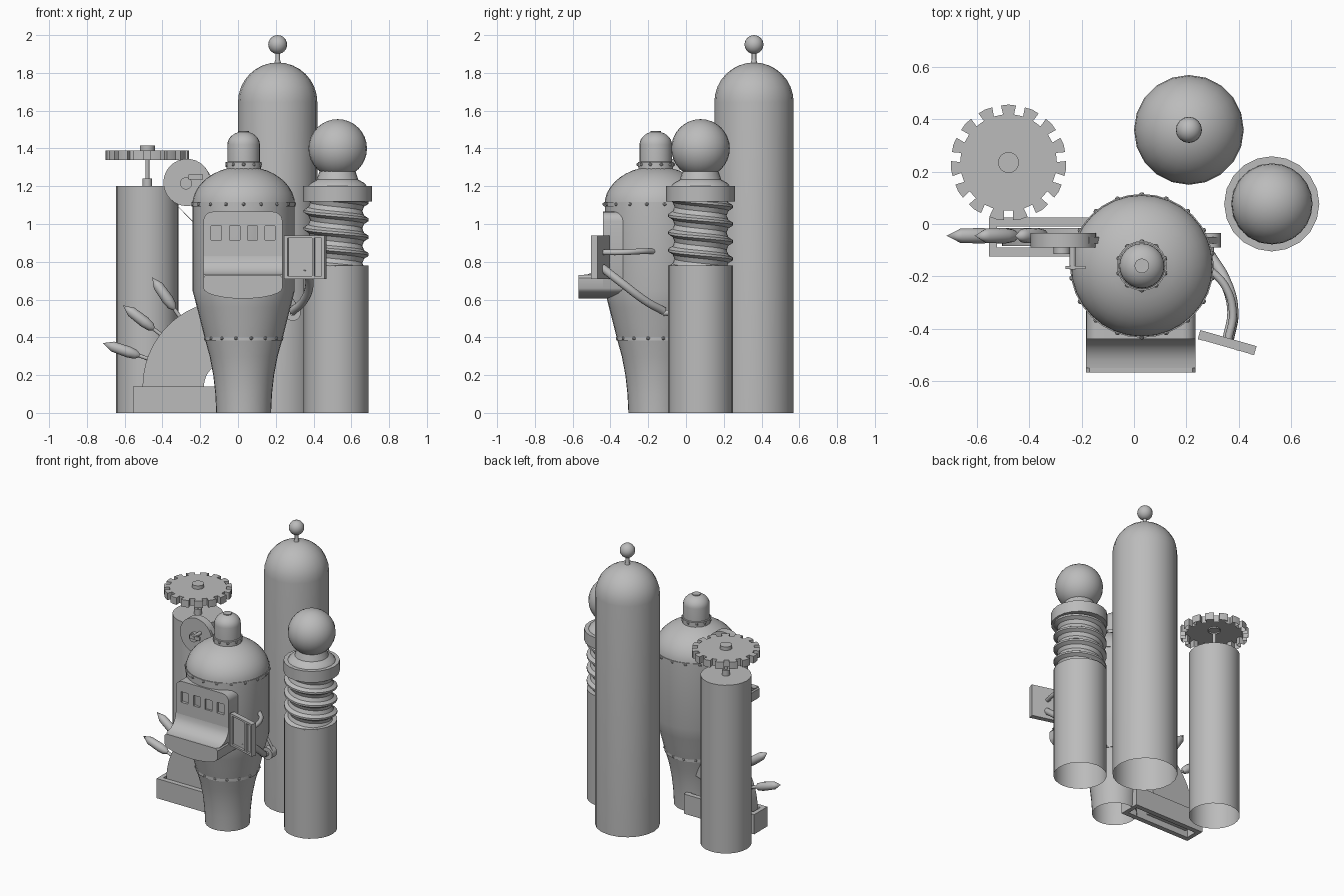
import bpy, bmesh, math
from math import sin, cos, pi, radians
from mathutils import Matrix, Vector

if "Cube" in bpy.data.objects:
    bpy.data.objects.remove(bpy.data.objects["Cube"], do_unlink=True)

GREY = (0.5, 0.5, 0.5, 1)
mat = bpy.data.materials.new("plain_grey")
mat.use_nodes = True
mat.diffuse_color = GREY
mat.node_tree.nodes["Principled BSDF"].inputs["Base Color"].default_value = GREY
parts = []


def register(name, bm, matrix=None, fix=True):
    if fix:
        bmesh.ops.recalc_face_normals(bm, faces=bm.faces)
    me = bpy.data.meshes.new(name)
    bm.to_mesh(me)
    bm.free()
    me.materials.append(mat)
    ob = bpy.data.objects.new(name, me)
    bpy.context.collection.objects.link(ob)
    if matrix:
        ob.matrix_world = matrix
    parts.append(ob)
    return ob


def lathe(name, profile, loc, seg=24, rot=None):
    """Turn (radius, height) points round z; radius 0 closes an end."""
    bm = bmesh.new()
    rings = []
    for r, z in profile:
        n = 1 if r == 0 else seg
        rings.append([bm.verts.new((r * cos(2 * pi * i / seg), r * sin(2 * pi * i / seg), z))
                      for i in range(n)])
    for a, b in zip(rings, rings[1:]):
        for i in range(seg):
            j = (i + 1) % seg
            quad = [a[i % len(a)], a[j % len(a)], b[j % len(b)], b[i % len(b)]]
            bm.faces.new(list(dict.fromkeys(quad)))
    m = Matrix.Translation(loc)
    return register(name, bm, m @ rot if rot else m, fix=False)


def dome(r, z, h, start=0.0, end=90.0, n=8):
    angles = [radians(start + (end - start) * i / n) for i in range(n + 1)]
    return [(0 if abs(cos(a)) < 1e-5 else r * cos(a), z + h * sin(a)) for a in angles]


def wheel(name, x, z, r, y_front, y_back):
    return lathe(name, [(0, 0), (r, 0), (r, y_back - y_front), (0, y_back - y_front)],
                 (x, y_front, z), 32, Matrix.Rotation(-pi / 2, 4, "X"))


def prism(name, pts, a, b, axis="y"):
    """Extrude an outline: (x, z) along y, (y, z) along x, or (x, y) along z."""
    place = {"y": lambda p, t: (p[0], t, p[1]), "x": lambda p, t: (t, *p),
             "z": lambda p, t: (*p, t)}[axis]
    bm = bmesh.new()
    lo = [bm.verts.new(place(p, a)) for p in pts]
    hi = [bm.verts.new(place(p, b)) for p in pts]
    bm.faces.new(lo)
    bm.faces.new(hi)
    for i in range(len(pts)):
        j = (i + 1) % len(pts)
        bm.faces.new((lo[i], lo[j], hi[j], hi[i]))
    return register(name, bm)


def box(name, x, y, z, matrix=None):
    bm = bmesh.new()
    size = [q[1] - q[0] for q in (x, y, z)]
    mid = [sum(q) / 2 for q in (x, y, z)]
    bmesh.ops.create_cube(bm, size=1, matrix=Matrix.Translation(mid) @ Matrix.Diagonal((*size, 1)))
    return register(name, bm, matrix)


def tube(name, pts, radius):
    cu = bpy.data.curves.new(name, "CURVE")
    cu.dimensions = "3D"
    cu.bevel_depth = radius
    cu.use_fill_caps = True
    sp = cu.splines.new("BEZIER")
    sp.bezier_points.add(len(pts) - 1)
    for bp, p in zip(sp.bezier_points, pts):
        bp.co = p
        bp.handle_left_type = bp.handle_right_type = "AUTO"
    tmp = bpy.data.objects.new(name + "_path", cu)
    bpy.context.collection.objects.link(tmp)
    bpy.context.view_layer.update()
    bm = bmesh.new()
    bm.from_mesh(tmp.to_mesh())
    tmp.to_mesh_clear()
    bpy.data.objects.remove(tmp)
    bpy.data.curves.remove(cu)
    return register(name, bm)


# Tall domed tower with finial, open underneath
TALL = (0.21, 0.36, 0)
lathe("tall_tower", [(0.21, 0)] + dome(0.21, 1.645, 0.21), TALL, 20)
lathe("finial_stem", [(0.022, 1.84), (0.012, 1.87), (0.012, 1.91)], TALL, 12)
lathe("finial_ball", dome(0.05, 1.95, 0.05, -90, 90, 12), TALL, 16)

# Threaded tower: column, left-handed screw, collar and globe
SCREW = (0.52, 0.077, 0)
lathe("screw_column", [(0.172, 0), (0.172, 0.78), (0, 0.78)], SCREW)
bm = bmesh.new()
pitch, seg, turns = 0.092, 32, 6
groove = [(0, 0.172), (0.14, 0.172), (0.3, 0.148), (0.57, 0.138), (0.84, 0.148)]
rows = [((k + f) * pitch, r) for k in range(turns) for f, r in groove]
grid = []
for h, r in rows:
    ring = []
    for i in range(seg + 1):
        a = 2 * pi * i / seg
        z = min(max(0.74 + h - pitch * i / seg, 0.775), 1.13)
        ring.append(bm.verts.new((r * cos(a), r * sin(a), z)))
    grid.append(ring)
for a, b in zip(grid, grid[1:]):
    for i in range(seg):
        if max(b[i].co.z, b[i + 1].co.z) - min(a[i].co.z, a[i + 1].co.z) > 1e-4:
            bm.faces.new((a[i], a[i + 1], b[i + 1], b[i]))
bmesh.ops.remove_doubles(bm, verts=bm.verts, dist=1e-5)
register("screw_thread", bm, Matrix.Translation(SCREW), fix=False)
lathe("collar", [(0.13, 1.12), (0.182, 1.12), (0.182, 1.2), (0.155, 1.2), (0.145, 1.215),
                 (0.11, 1.235), (0.095, 1.28)], (0.527, 0.077, 0), 20)
lathe("globe", dome(0.155, 1.4, 0.155, -90, 90, 16), (0.528, 0.077, 0), 24)

# Gear tower
GEAR = (-0.48, 0.235, 0)
lathe("gear_tower", [(0.165, 0), (0.165, 1.2), (0, 1.2)], GEAR)
lathe("shaft", [(0.026, 1.2), (0.026, 1.24), (0.011, 1.24), (0.011, 1.36)], GEAR, 12)
lathe("gear_hub", [(0.04, 1.38), (0.04, 1.415), (0, 1.415)], GEAR, 20)
teeth, outline = 15, []
for t in range(teeth):
    mid = pi / 2 + 2 * pi * t / teeth
    for off, r in ((-6.5, 0.185), (-7.5, 0.22), (0, 0.222), (7.5, 0.22), (6.5, 0.185)):
        a = mid + radians(off)
        outline.append((GEAR[0] + r * cos(a), GEAR[1] + r * sin(a)))
gear = prism("gear", outline, 1.34, 1.39, "z")
bm = bmesh.new()
bm.from_mesh(gear.data)
bmesh.ops.delete(bm, geom=[f for f in bm.faces if f.normal.z < -0.9], context="FACES")
bm.to_mesh(gear.data)
bm.free()

# Main boiler body
BODY = (0.03, -0.16, 0)
lathe("boiler", [(0.145, 0), (0.15, 0.1), (0.161, 0.2), (0.18, 0.3), (0.205, 0.39), (0.225, 0.47),
                 (0.248, 0.56), (0.27, 0.645), (0.27, 1.1)] + dome(0.272, 1.1, 0.205, 0, 72)
      , BODY, 32)
lathe("boiler_cap", [(0.092, 1.28), (0.092, 1.325), (0.086, 1.33)] + dome(0.086, 1.42, 0.07)
      , BODY, 24)
lathe("cap_button", [(0.028, 1.47), (0.028, 1.492), (0, 1.492)], BODY, 16)
for name, r, z, n in (("waist", 0.205, 0.395, 16), ("shoulder", 0.272, 1.105, 18), ("cap", 0.092, 1.315, 10)):
    lathe(name + "_band", [(r - 0.01, z - 0.012), (r + 0.003, z - 0.012),
                           (r + 0.003, z + 0.012), (r - 0.01, z + 0.012)], BODY, 32)
    bm = bmesh.new()
    for i in range(n):
        a = 2 * pi * (i + 0.5) / n
        bmesh.ops.create_icosphere(bm, subdivisions=1, radius=0.011, matrix=Matrix.Translation(
            (r * cos(a) + BODY[0], r * sin(a) + BODY[1], z)))
    register(name + "_rivets", bm)

# Face plate with rounded top, recessed windows, and a scoop below
CX, HALF = 0.026, 0.209
corner = [(HALF - 0.05 + 0.05 * cos(radians(a)), 1.015 + 0.05 * sin(radians(a))) for a in range(0, 91, 15)]
belly = [(HALF * sin(radians(a)), 0.66 - 0.055 * cos(radians(a))) for a in range(-90, 91, 15)]
plate_pts = belly + corner + [(-x, z) for x, z in reversed(corner)]
plate = prism("face_plate", [(CX + x, z) for x, z in plate_pts], -0.44, -0.25)
cutters = [box("window_cutter", (x - 0.027, x + 0.027), (-0.5, -0.42), (0.915, 0.99))
           for x in (-0.115, -0.017, 0.076, 0.169)]
for c in cutters:
    mod = plate.modifiers.new("window", "BOOLEAN")
    mod.operation, mod.solver, mod.object = "DIFFERENCE", "EXACT", c
    bpy.context.view_layer.objects.active = plate
    bpy.ops.object.modifier_apply(modifier=mod.name)
    parts.remove(c)
    bpy.data.objects.remove(c)
scoop_pts = belly + [(HALF, 0.715), (HALF - 0.012, 0.73), (0.012 - HALF, 0.73), (-HALF, 0.715)]
prism("scoop", [(CX + x, z) for x, z in scoop_pts], -0.568, -0.28)
cove = [(-0.43, 0.73), (-0.55, 0.73)]
cove += [(-0.55 + 0.11 * sin(radians(a)), 0.83 - 0.1 * cos(radians(a))) for a in range(15, 91, 15)]
prism("scoop_cove", cove + [(-0.43, 0.83)], CX - HALF, CX + HALF, "x")

# Hinged door held by two bent arms
door = Matrix.Translation((0.357, -0.452, 0.825)) @ Matrix.Rotation(radians(-16), 4, "Z")
box("door_board", (-0.112, 0.112), (-0.004, 0.016), (-0.115, 0.115), door)
for x, w in ((-0.102, 0.01), (0.047, 0.006), (0.103, 0.009)):
    box("door_upright", (x - w, x + w), (-0.02, 0), (-0.115, 0.115), door)
for z in (-0.108, 0.108):
    box("door_rail", (-0.112, 0.112), (-0.019, 0), (z - 0.007, z + 0.007), door)
tube("upper_arm", [(0.28, -0.165, 0.855), (0.35, -0.24, 0.855), (0.378, -0.34, 0.85), (0.36, -0.445, 0.85)], 0.015)
tube("lower_arm", [(0.29, -0.12, 0.54), (0.345, -0.21, 0.59), (0.378, -0.33, 0.68), (0.36, -0.445, 0.77)], 0.022)

# Pulley wheels, belt and crank
big, small = Vector((-0.27, 1.22)), Vector((0.29, 0.53))
wheel("large_wheel", *big, 0.125, -0.09, -0.035)
wheel("small_wheel", *small, 0.042, -0.09, -0.035)
wheel("small_wheel_pin", *small, 0.016, -0.12, -0.08)
along = (small - big).normalized()
side = Vector((along.y, -along.x))
for s in (-1, 1):
    p, q = big + side * 0.122 * s, small + side * 0.04 * s
    t = side * 0.003 * s
    prism("belt", [tuple(p), tuple(q), tuple(q + t), tuple(p + t)], -0.075, -0.05)
wheel("crank_hub", -0.275, 1.215, 0.032, -0.115, -0.08)
wheel("crank_pin", -0.235, 1.25, 0.012, -0.175, -0.08)
box("crank_handle", (-0.262, -0.185), (-0.172, -0.16), (1.235, 1.262))

# Slotted base with quarter-ring quadrant and three spiked levers
for y in ((-0.125, -0.09), (-0.01, 0.025)):
    box("base_wall", (-0.555, 0.0), y, (0, 0.14))
for x in ((-0.555, -0.525), (-0.03, 0.0)):
    box("base_end", x, (-0.09, -0.01), (0, 0.14))
HUB = (-0.05, 0.14)
arc = [radians(a) for a in range(90, 181, 5)]
ring = [(HUB[0] + 0.455 * cos(a), HUB[1] + 0.455 * sin(a)) for a in arc]
ring += [(-0.505, 0.04), (-0.18, 0.04)]
ring += [(HUB[0] + 0.13 * cos(a), HUB[1] + 0.13 * sin(a)) for a in reversed(arc)]
prism("quadrant", ring, -0.085, -0.015)
for a in (161, 142.5, 125):
    lathe("spiked_lever", [(0.01, 0.44), (0.01, 0.5), (0.024, 0.52), (0.03, 0.56), (0.027, 0.65), (0, 0.705)],
          (HUB[0], -0.045, HUB[1]), 12, Matrix.Rotation(radians(90 - a), 4, "Y"))

# Smooth shading with sharp edges kept
bpy.ops.object.select_all(action="DESELECT")
for ob in parts:
    ob.select_set(True)
bpy.context.view_layer.objects.active = parts[0]
bpy.ops.object.shade_smooth_by_angle(angle=radians(32))
